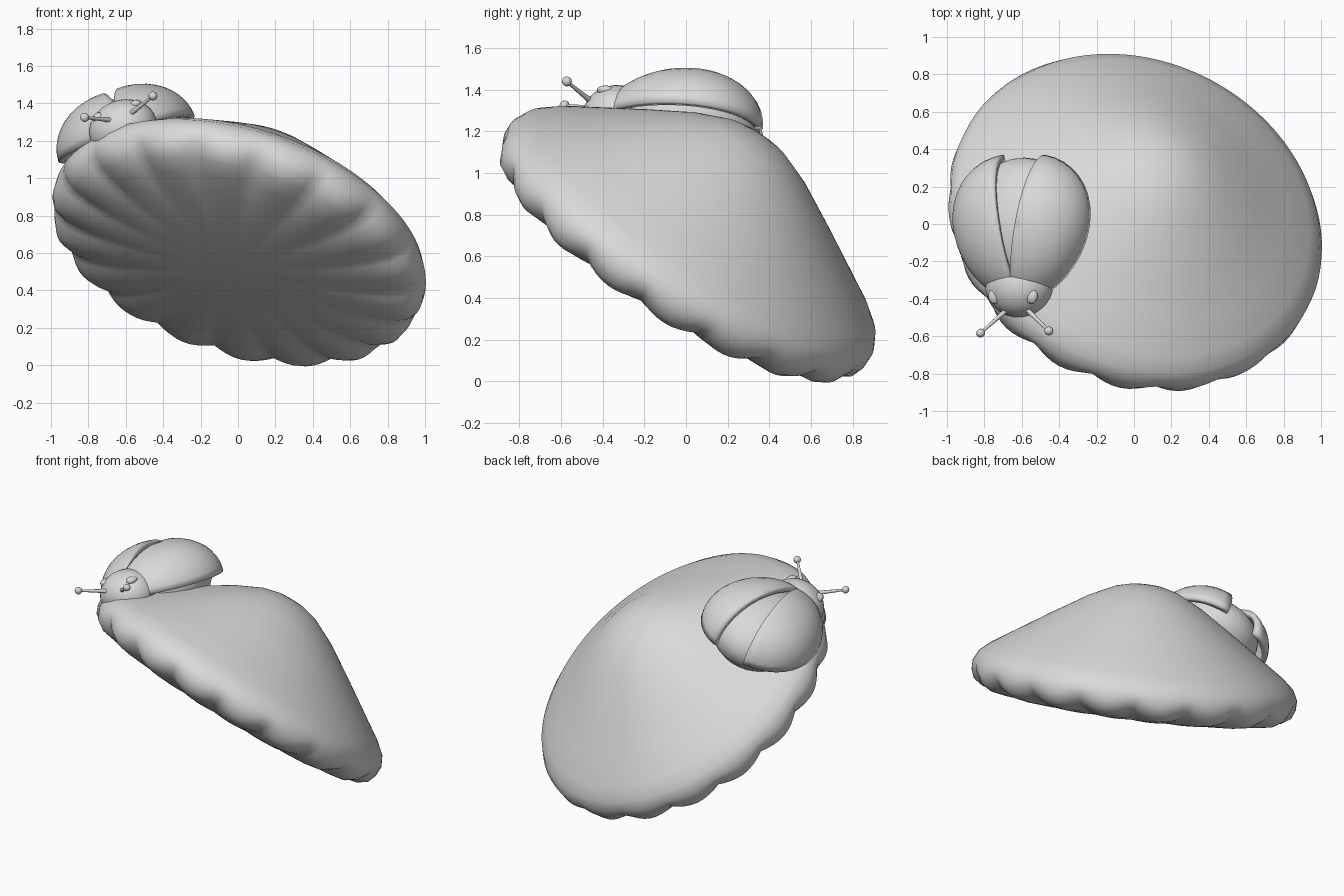
import bpy, bmesh, math
from mathutils import Vector, Matrix

if "Cube" in bpy.data.objects:
    bpy.data.objects.remove(bpy.data.objects["Cube"])

grey = bpy.data.materials.new("plain_grey")
grey.diffuse_color = (0.7, 0.7, 0.7, 1)
grey.use_nodes = True
grey.node_tree.nodes["Principled BSDF"].inputs["Base Color"].default_value = grey.diffuse_color


def finish(name, bm, frame=Matrix(), angle=40):
    bmesh.ops.recalc_face_normals(bm, faces=bm.faces)
    me = bpy.data.meshes.new(name)
    bm.to_mesh(me)
    bm.free()
    ob = bpy.data.objects.new(name, me)
    bpy.context.collection.objects.link(ob)
    me.materials.append(grey)
    ob.matrix_world = frame
    bpy.ops.object.select_all(action='DESELECT')
    ob.select_set(True)
    bpy.context.view_layer.objects.active = ob
    bpy.ops.object.shade_smooth_by_angle(angle=math.radians(angle))
    return ob


def frame_from(origin, up, back):
    z = Vector(up).normalized()
    x = Vector(back).cross(z).normalized()
    y = z.cross(x)
    m = Matrix((x, y, z)).transposed().to_4x4()
    m.translation = origin
    return m


# Mushroom cap: lathed profile (radius, height) with a scalloped lower lip
profile = [(0.1, .687), (.2, .66), (.36, .58), (.57, .445), (.78, .305), (.93, .205),
           (1.0, .145), (1.03, .085), (1.026, .03), (1.0, -.02), (.94, -.06),
           (.84, -.085), (.68, -.108), (.45, -.125), (.22, -.132)]
SCALLOP = {7: .1, 8: .5, 9: 1, 10: 1, 11: .6, 12: .2}
LOBES, SEG, PHASE = 18, 144, math.radians(7)
bm = bmesh.new()
rings = []
for i, (r, h) in enumerate(profile):
    ring = []
    for k in range(SEG):
        a = math.tau * k / SEG
        bump = (abs(math.sin(a * LOBES / 2)) - 0.6) * SCALLOP.get(i, 0)
        rad = r + .022 * bump
        ring.append(bm.verts.new((rad * math.cos(a + PHASE), rad * math.sin(a + PHASE),
                                  h - .032 * bump)))
    rings.append(ring)
for lo, hi in zip(rings, rings[1:]):
    for k in range(SEG):
        bm.faces.new((lo[k], lo[k - 1], hi[k - 1], hi[k]))
for ring, h in ((rings[0], .695), (rings[-1], -.135)):
    tip = bm.verts.new((0, 0, h))
    for k in range(SEG):
        bm.faces.new((ring[k], ring[k - 1], tip))
finish("mushroom_cap", bm, frame_from((-.01, -.02, .612), (.27, .52, .81), (0, 1, 0)), 60)

# Beetle frame: local -y is the head end, z points away from the cap
beetle = frame_from((-.592, 0, 1.2), (-.32, .113, .94), (0, 1, 0))


def ellipsoid(name, centre, radii, frame=beetle, seg=32):
    bm = bmesh.new()
    bmesh.ops.create_uvsphere(bm, u_segments=seg, v_segments=seg // 2, radius=1)
    for v in bm.verts:
        v.co = Vector([c + r * p for c, r, p in zip(centre, radii, v.co)])
    return finish(name, bm, frame)


ellipsoid("beetle_body", (0, .01, .02), (.31, .345, .215))
ellipsoid("beetle_head", (0, -.335, .03), (.185, .17, .155))

# Wing cases: half domes swung open around the neck
for side, word in ((1, "right"), (-1, "left")):
    bm = bmesh.new()
    bmesh.ops.create_uvsphere(bm, u_segments=40, v_segments=20, radius=1)
    for axis in ((side, 0, 0), (0, 0, 1)):
        bmesh.ops.bisect_plane(bm, geom=bm.verts[:] + bm.edges[:] + bm.faces[:], dist=1e-5,
                               plane_co=(0, 0, 0), plane_no=axis, clear_inner=True)
    swing = Matrix.Rotation(math.radians(-10 * side), 4, 'Z')
    neck = Vector((0, -.3, 0))
    for v in bm.verts:
        p = Vector((v.co.x * .325 * (1 + .1 * v.co.y), v.co.y * .395 - .015,
                    v.co.z * .267 * (1 + .1 * v.co.y) + .015))
        v.co = neck + swing @ (p - neck)
    ob = finish(word + "_wing_case", bm, beetle)
    mod = ob.modifiers.new("thickness", 'SOLIDIFY')
    mod.thickness = .035
    mod.offset = -1

# Eyes, set into the head
for side, word in ((1, "right"), (-1, "left")):
    ellipsoid(word + "_eye", (.105 * side, -.4, .125), (.034, .045, .025), seg=16)

# Antennae: thin tapering stalk with a ball on the end
for word, base, tip in (("right", (-.58, -.45, 1.34), (-.455, -.572, 1.44)),
                        ("left", (-.67, -.45, 1.31), (-.82, -.583, 1.325))):
    base, tip = Vector(base), Vector(tip)
    d = tip - base
    bm = bmesh.new()
    bmesh.ops.create_cone(bm, cap_ends=True, segments=12, radius1=.014, radius2=.007, depth=d.length)
    place = Matrix.Translation((base + tip) / 2) @ d.to_track_quat('Z', 'Y').to_matrix().to_4x4()
    finish(word + "_antenna_stalk", bm, place)
    ellipsoid(word + "_antenna_ball", tip, (.024, .024, .024), Matrix(), 12)
